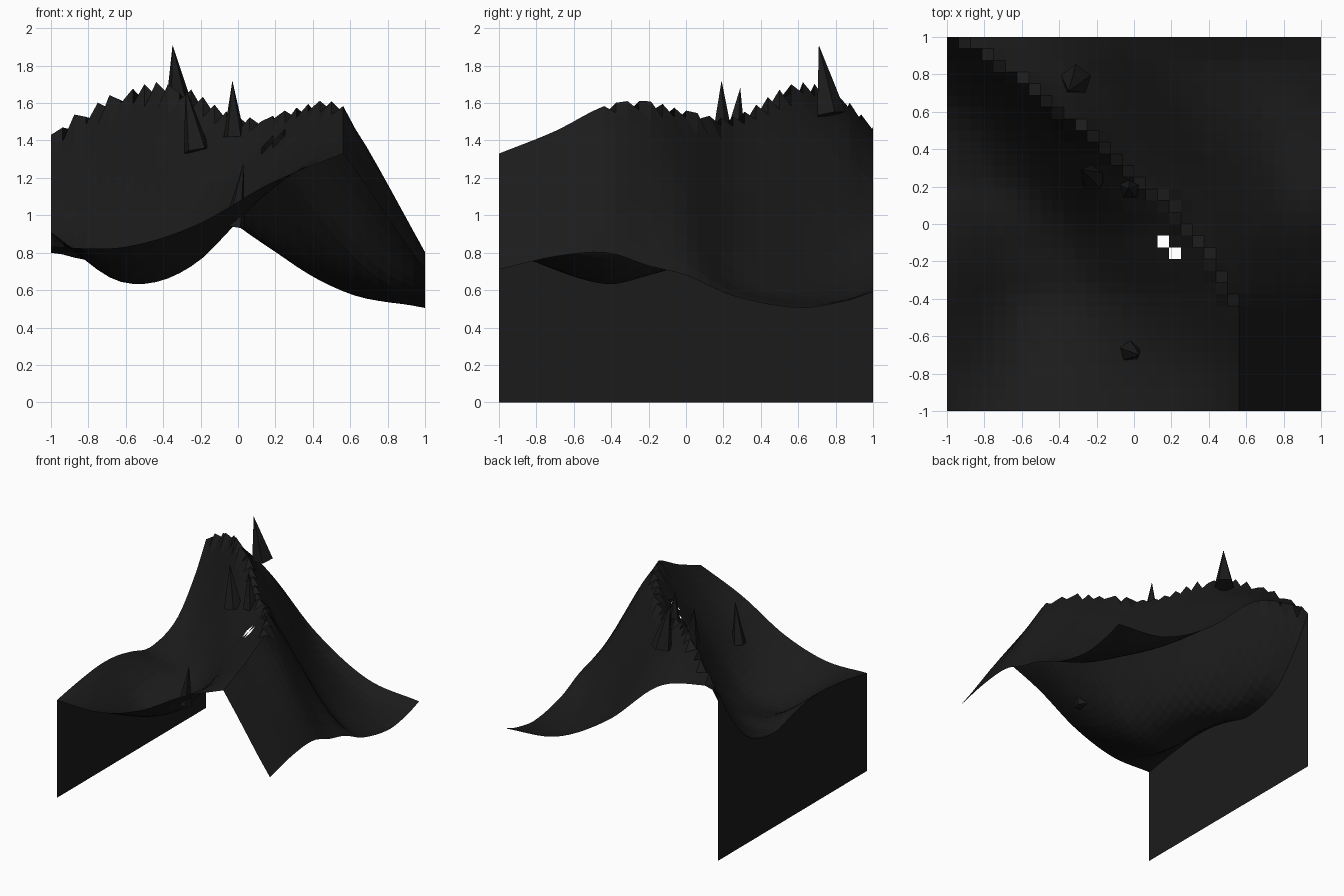
import bpy
import bmesh
from mathutils import Vector

cube = bpy.data.objects.get("Cube")
if cube:
    bpy.data.objects.remove(cube, do_unlink=True)

# One dark rock colour
rock = bpy.data.materials.new("charcoal_rock")
rock.use_nodes = True
rock.diffuse_color = (0.011, 0.011, 0.011, 1)
rock.node_tree.nodes["Principled BSDF"].inputs["Base Color"].default_value = rock.diffuse_color

CELLS = 32
STEP = 2 / CELLS

# Cross-sections of the hill: y, ridge x, then heights at even spacing
# from the left border up to the ridge and down to the right border
SECTIONS = [
    (-1, .56, .83, .83, .95, 1.17, 1.33, 1.18, 1.02, .86, .71),
    (-.7, .56, .88, .71, .81, 1.13, 1.45, 1.29, 1.12, .95, .78),
    (-.42, .54, .91, .64, .74, 1.18, 1.59, 1.42, 1.22, 1.01, .8),
    (-.2, .43, .9, .69, .76, 1.22, 1.61, 1.42, 1.18, .94, .73),
    (0, .28, .86, .74, .82, 1.23, 1.56, 1.34, 1.1, .87, .68),
    (.25, .02, .8, .78, .95, 1.31, 1.53, 1.22, .9, .66, .57),
    (.6, -.4, .9, .98, 1.16, 1.43, 1.71, 1.32, .85, .59, .505),
    (.85, -.72, 1.18, 1.26, 1.36, 1.48, 1.62, 1.38, .87, .59, .54),
    (1, -.94, 1.43, 1.44, 1.45, 1.46, 1.47, 1.34, .92, .65, .59),
]


def smooth_value(keys, values, at):
    """Cubic interpolation through unevenly spaced keys."""
    last = len(keys) - 1
    i = 0
    while i < last - 1 and at > keys[i + 1]:
        i += 1

    def slope(k):
        a, b = max(k - 1, 0), min(k + 1, last)
        return (values[b] - values[a]) / (keys[b] - keys[a])

    span = keys[i + 1] - keys[i]
    t = (at - keys[i]) / span
    s = 1 - t
    return (values[i] * s * s * (1 + 2 * t) + values[i + 1] * t * t * (1 + 2 * s)
            + span * t * s * (slope(i) * s - slope(i + 1) * t))


def section_at(y):
    keys = [row[0] for row in SECTIONS]
    columns = list(zip(*SECTIONS))[1:]
    blended = [smooth_value(keys, column, y) for column in columns]
    return blended[0], blended[1:]


def height(x, ridge_x, profile):
    # The vertex closest to the ridge sits on the crest
    if abs(x - ridge_x) <= STEP / 2:
        return profile[4]
    quarters = range(5)
    if x < ridge_x:
        return smooth_value(quarters, profile[:5], 4 * (x + 1) / (ridge_x + 1))
    return smooth_value(quarters, profile[4:], 4 * (x - ridge_x) / (1 - ridge_x))


def add_object(name, bm):
    mesh = bpy.data.meshes.new(name)
    bm.to_mesh(mesh)
    bm.free()
    mesh.materials.append(rock)
    obj = bpy.data.objects.new(name, mesh)
    bpy.context.collection.objects.link(obj)
    return obj


# Hillside sheet with a sharp crest
bm = bmesh.new()
grid = []
for j in range(CELLS + 1):
    y = j * STEP - 1
    ridge_x, profile = section_at(y)
    line = []
    for i in range(CELLS + 1):
        x = i * STEP - 1
        line.append(bm.verts.new((x, y, height(x, ridge_x, profile))))
    grid.append(line)

# Two missing cells make the small openings below the crest;
# each quad starts at the corner that lets it fold along the crest
openings = {(18, 14), (19, 13)}
for j in range(CELLS):
    for i in range(CELLS):
        if (i, j) not in openings:
            bm.faces.new((grid[j][i + 1], grid[j + 1][i + 1], grid[j + 1][i], grid[j][i]))
left_edge = [line[0].co.copy() for line in grid]
add_object("hillside", bm)

# Side wall dropping from the left border to the ground
bm = bmesh.new()
tops = [bm.verts.new(p) for p in left_edge]
feet = [bm.verts.new((p.x, p.y, 0)) for p in left_edge]
for k in range(CELLS):
    bm.faces.new((tops[k], tops[k + 1], feet[k + 1], feet[k]))
add_object("side_wall", bm)


# Leaning five-sided rock spikes
def spike(name, base, tip, radius):
    base, tip = Vector(base), Vector(tip)
    axis = tip - base
    bm = bmesh.new()
    bmesh.ops.create_cone(bm, cap_ends=True, segments=5, radius1=radius,
                          radius2=0, depth=axis.length)
    bmesh.ops.remove_doubles(bm, verts=bm.verts, dist=0.0001)
    obj = add_object(name, bm)
    obj.rotation_euler = Vector((0, 0, 1)).rotation_difference(axis).to_euler()
    obj.location = (base + tip) / 2


spike("summit_spike", (-.31, .77, 1.54), (-.35, .71, 1.91), .085)
spike("slope_spike", (-.22, .25, 1.345), (-.28, .29, 1.68), .075)
spike("saddle_spike", (-.02, .19, 1.42), (-.03, .19, 1.72), .06)
spike("valley_spike", (-.02, -.68, .94), (.03, -.7, 1.28), .058)
